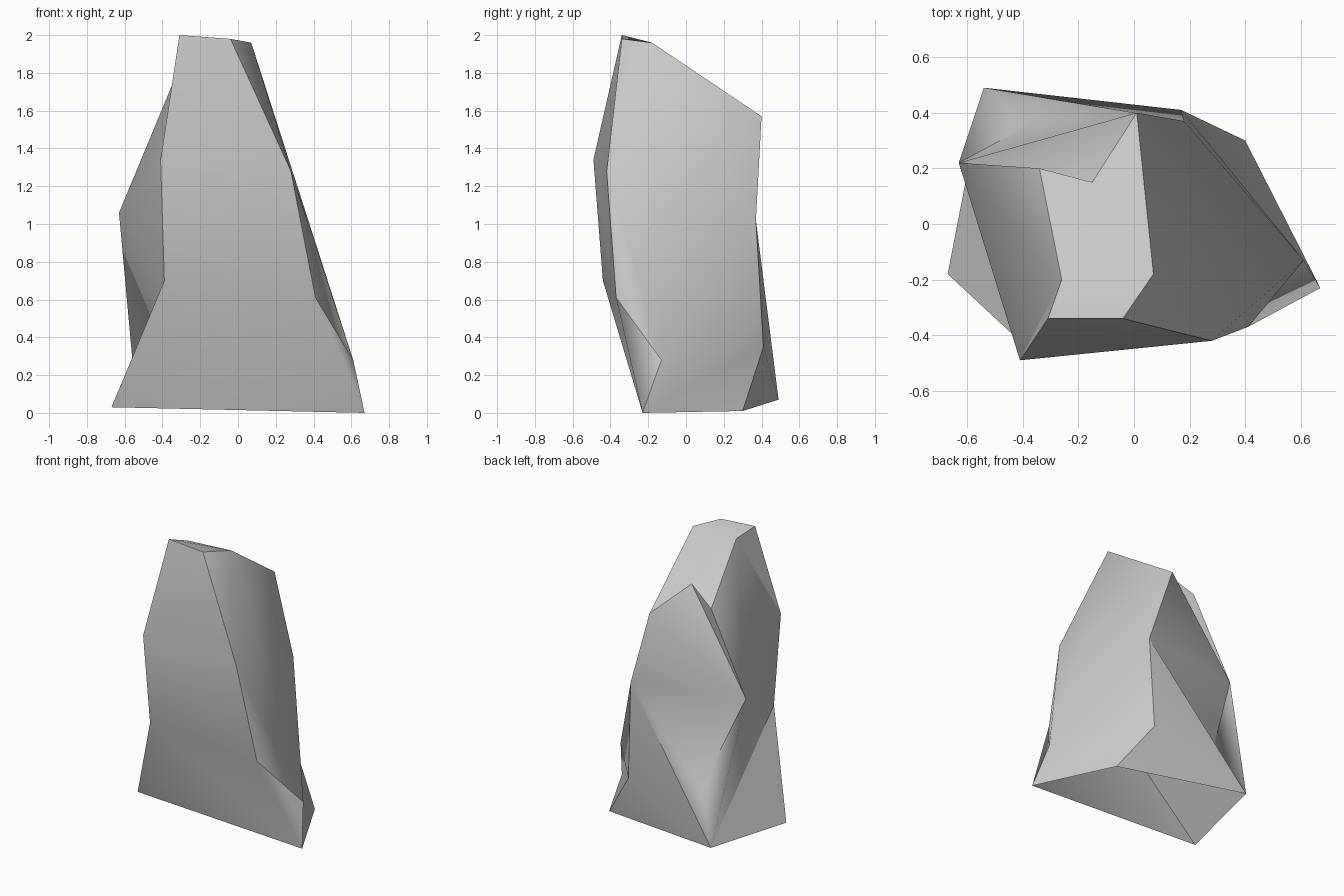
import bpy
import bmesh
import math

cube = bpy.data.objects.get("Cube")
if cube:
    bpy.data.objects.remove(cube, do_unlink=True)


def make_material(name, grey):
    material = bpy.data.materials.new(name)
    material.use_nodes = True
    colour = (grey, grey, grey, 1)
    material.diffuse_color = colour
    shader = next(n for n in material.node_tree.nodes if n.type == "BSDF_PRINCIPLED")
    shader.inputs["Base Color"].default_value = colour
    shader.inputs["Roughness"].default_value = 0.9
    return material


# Corner points of the boulder, grouped by where they sit
corners = {
    # foot outline
    "foot_front_west": (-.67, -.18, .03),
    "foot_front_east": (.67, -.23, 0),
    "foot_back_west": (-.54, .49, .07),
    "foot_back_east": (.4, .3, .01),
    # east flank
    "heel_east": (.61, -.13, .28),
    "shin_east": (.41, -.37, .61),
    "chest_east": (.28, -.42, 1.28),
    # west flank
    "chest_west": (-.41, -.49, 1.34),
    "shin_west": (-.39, -.44, .7),
    "elbow_west": (-.63, .22, 1.06),
    # crown
    "crown_front_west": (-.31, -.34, 2),
    "crown_front_east": (-.04, -.34, 1.98),
    "crown_back_east": (.07, -.18, 1.96),
    "crown_back_west": (-.26, -.2, 1.95),
    # back
    "shoulder_east": (.01, .4, 1.57),
    "shoulder_west": (-.34, .2, 1.62),
    "shoulder_tip": (-.15, .15, 1.73),
    "spine_high": (.18, .37, 1.02),
    "spine_low": (.17, .41, .35),
    "hollow": (-.37, .36, .4),
}

# Facets of each side; the underside stays open
facets = [
    # front slab
    "crown_front_west crown_front_east chest_east chest_west",
    "chest_west chest_east shin_east shin_west",
    "shin_west shin_east foot_front_east foot_front_west",
    "shin_east heel_east foot_front_east",
    # east side
    "crown_front_east crown_back_east chest_east",
    "crown_back_east heel_east chest_east",
    "chest_east heel_east shin_east",
    "crown_back_east spine_high heel_east",
    "crown_back_east shoulder_east spine_high",
    "spine_high spine_low heel_east",
    "spine_low foot_back_east foot_front_east heel_east",
    # crown and rear slope
    "crown_front_west crown_back_west crown_back_east crown_front_east",
    "crown_back_west shoulder_east crown_back_east",
    "crown_back_west shoulder_tip shoulder_east",
    "crown_back_west shoulder_west shoulder_tip",
    # west side
    "elbow_west crown_back_west chest_west",
    "crown_back_west crown_front_west chest_west",
    "elbow_west shoulder_west crown_back_west",
    "elbow_west shoulder_tip shoulder_west",
    "elbow_west foot_back_west shin_west",
    "foot_back_west foot_front_west shin_west",
    "elbow_west shin_west chest_west",
    # back
    "shoulder_east elbow_west shoulder_tip",
    "shoulder_east spine_high elbow_west",
    "spine_high hollow elbow_west",
    "spine_high foot_back_west hollow",
    "hollow foot_back_west elbow_west",
    "spine_high spine_low foot_back_west",
    "spine_low foot_back_east foot_back_west",
]

# Folds that are worn round, and folds that stay crisp, whatever their angle
worn_folds = [
    "shin_east foot_front_east",
    "shoulder_east elbow_west",
    "spine_high elbow_west",
    "spine_high hollow",
    "hollow foot_back_west",
    "elbow_west foot_back_west",
]
crisp_folds = [
    "shin_east heel_east",
    "heel_east foot_front_east",
    "shoulder_east shoulder_tip",
    "elbow_west hollow",
]

bm = bmesh.new()
points = {name: bm.verts.new(place) for name, place in corners.items()}
for facet in facets:
    bm.faces.new([points[name] for name in facet.split()])
bmesh.ops.recalc_face_normals(bm, faces=bm.faces[:])
# The front slab must face forward
bm.faces.ensure_lookup_table()
bm.normal_update()
if bm.faces[1].normal.y > 0:
    bmesh.ops.reverse_faces(bm, faces=bm.faces[:])

mesh = bpy.data.meshes.new("boulder")
bm.to_mesh(mesh)
bm.free()
mesh.materials.append(make_material("stone grey", .58))

boulder = bpy.data.objects.new("boulder", mesh)
bpy.context.collection.objects.link(boulder)

# Soft shading over shallow facets, crisp main ridges
bpy.ops.object.select_all(action="DESELECT")
boulder.select_set(True)
bpy.context.view_layer.objects.active = boulder
bpy.ops.object.shade_smooth_by_angle(angle=math.radians(32))

order = list(corners)
edges = {frozenset(edge.vertices): edge for edge in mesh.edges}
for folds, sharp in ((worn_folds, False), (crisp_folds, True)):
    for fold in folds:
        ends = frozenset(order.index(name) for name in fold.split())
        edges[ends].use_edge_sharp = sharp
